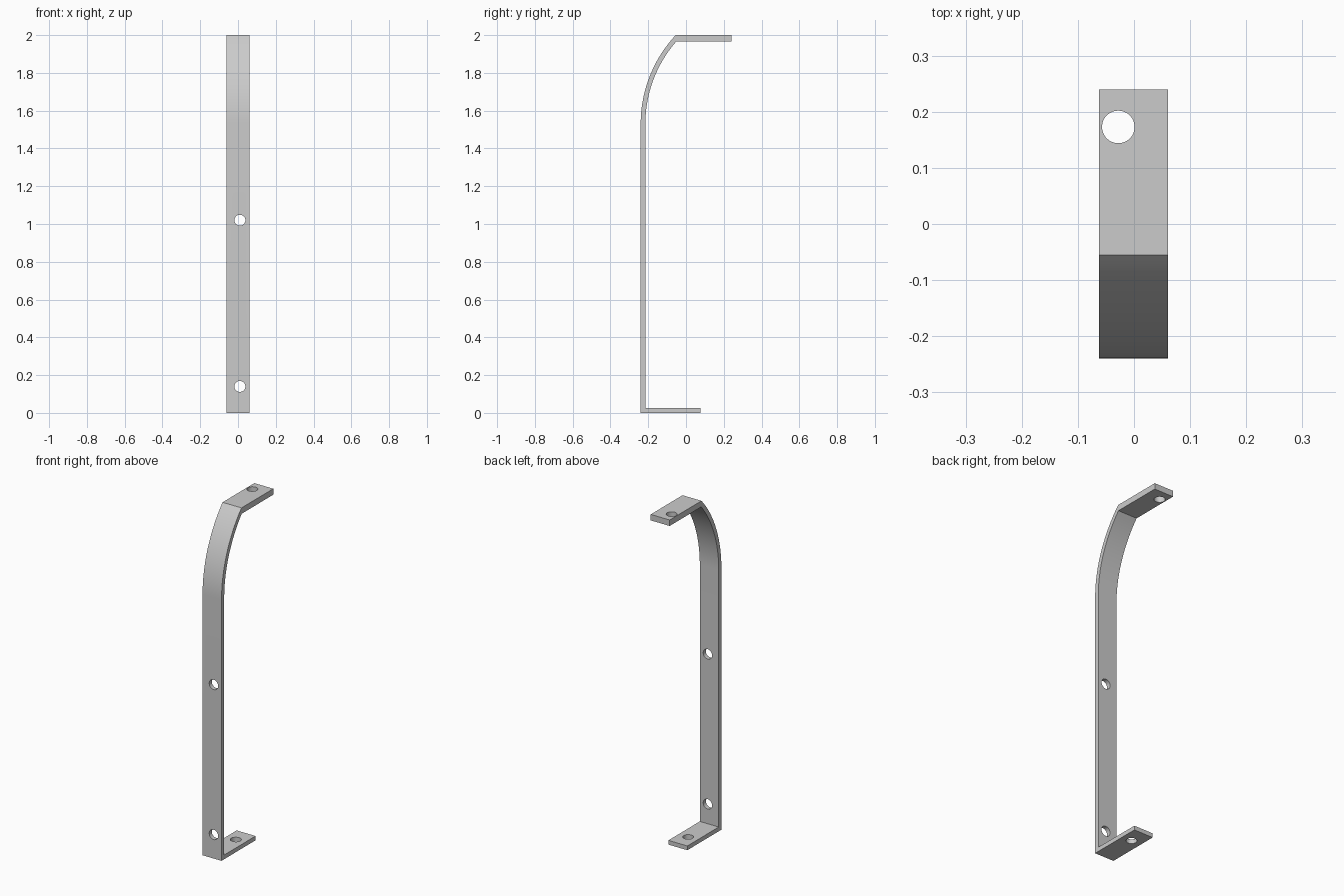
import bpy, bmesh, math
from mathutils import Matrix

cube = bpy.data.objects.get("Cube")
if cube:
    bpy.data.objects.remove(cube, do_unlink=True)

steel = bpy.data.materials.new("grey_steel")
steel.use_nodes = True
grey = (0.6, 0.6, 0.6, 1)
steel.diffuse_color = grey
steel.node_tree.nodes["Principled BSDF"].inputs["Base Color"].default_value = grey

X_MIN, X_MAX = -0.062, 0.061
BEND_Y, BEND_Z, R_OUT, R_IN = 0.449, 1.53, 0.689, 0.664


def bend(radius, top, steps=24):
    """Points of the bend from its vertical start up to the height top."""
    end = math.asin((top - BEND_Z) / radius)
    return [(BEND_Y - radius * math.cos(end * i / steps),
             BEND_Z + radius * math.sin(end * i / steps)) for i in range(steps + 1)]


def new_object(name, bm):
    mesh = bpy.data.meshes.new(name)
    bmesh.ops.recalc_face_normals(bm, faces=bm.faces)
    bm.to_mesh(mesh)
    bm.free()
    mesh.materials.append(steel)
    obj = bpy.data.objects.new(name, mesh)
    bpy.context.collection.objects.link(obj)
    return obj


# Bent strip: side profile (y, z) extruded across the width
profile = [(-0.24, 0), (0.076, 0), (0.076, 0.025), (-0.215, 0.025)]
profile += bend(R_IN, 1.965)
profile += [(0.24, 1.965), (0.24, 2)]
profile += reversed(bend(R_OUT, 2))
bm = bmesh.new()
side = bm.faces.new([bm.verts.new((X_MIN, y, z)) for y, z in profile])
wall = bmesh.ops.extrude_face_region(bm, geom=[side])["geom"]
bmesh.ops.translate(bm, vec=(X_MAX - X_MIN, 0, 0),
                    verts=[v for v in wall if isinstance(v, bmesh.types.BMVert)])
bracket = new_object("bent_bracket", bm)

# Screw holes: two through the upright, one through each flange
upright = Matrix.Rotation(math.pi / 2, 4, "X")
flat = Matrix.Identity(4)
holes = [((0.01, -0.228, 0.14), upright), ((0.01, -0.228, 1.02), upright),
         ((0, -0.02, 0.012), flat), ((-0.028, 0.173, 1.982), flat)]
bm = bmesh.new()
for place, turn in holes:
    bmesh.ops.create_cone(bm, cap_ends=True, segments=48, radius1=0.029, radius2=0.029,
                          depth=0.1, matrix=Matrix.Translation(place) @ turn)
cutter = new_object("hole_cutter", bm)
cutter.hide_render = True

cut = bracket.modifiers.new("holes", "BOOLEAN")
cut.operation = "DIFFERENCE"
cut.solver = "EXACT"
cut.object = cutter
bpy.ops.object.select_all(action="DESELECT")
bracket.select_set(True)
bpy.context.view_layer.objects.active = bracket
bpy.ops.object.modifier_apply(modifier=cut.name)
bpy.data.objects.remove(cutter, do_unlink=True)

# Smooth bend and hole walls, sharp edges elsewhere
bpy.ops.object.shade_smooth_by_angle(angle=math.radians(25))
